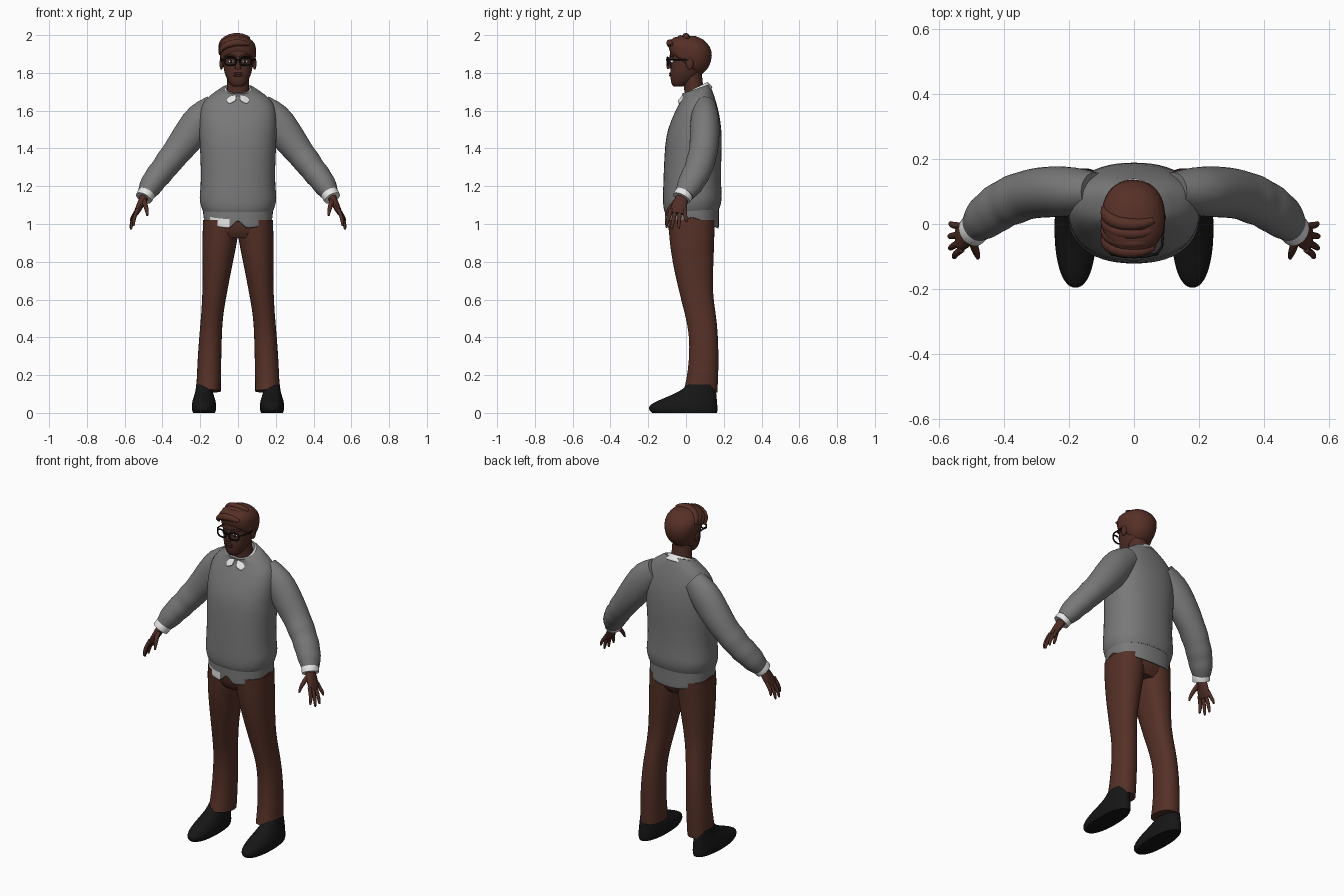
import bpy, bmesh, math
from mathutils import Vector, Matrix

cube = bpy.data.objects.get("Cube")
if cube:
    bpy.data.objects.remove(cube)


def material(name, r, g, b):
    m = bpy.data.materials.new(name)
    m.use_nodes = True
    m.diffuse_color = (r, g, b, 1)
    bsdf = m.node_tree.nodes["Principled BSDF"]
    bsdf.inputs["Base Color"].default_value = (r, g, b, 1)
    bsdf.inputs["Roughness"].default_value = 0.8
    return m


SKIN = material("dark skin", .08, .027, .019)
HAIR = material("brown hair", .095, .03, .02)
WOOL = material("grey wool", .19, .19, .19)
SHIRT = material("white cotton", .8, .8, .8)
CLOTH = material("brown cloth", .09, .03, .02)
BLACK = material("black leather", .008, .008, .008)
LIPS = material("dark lips", .06, .02, .016)
made = []


def finish(name, bm, mats, subdiv=1, solid=0):
    bmesh.ops.recalc_face_normals(bm, faces=bm.faces)
    me = bpy.data.meshes.new(name)
    bm.to_mesh(me)
    bm.free()
    for m in mats:
        me.materials.append(m)
    ob = bpy.data.objects.new(name, me)
    bpy.context.collection.objects.link(ob)
    if solid:
        ob.modifiers.new("thickness", 'SOLIDIFY').thickness = solid
    if subdiv:
        mod = ob.modifiers.new("smooth", 'SUBSURF')
        mod.levels = mod.render_levels = subdiv
    made.append(ob)
    return ob


def skin_rings(name, rings, mat, subdiv=1):
    """Bridge closed rings of points and cap both ends with crisp edges."""
    bm = bmesh.new()
    crease = bm.edges.layers.float.new("crease_edge")
    vs = [[bm.verts.new(p) for p in ring] for ring in rings]
    n = len(vs[0])
    for a, b in zip(vs, vs[1:]):
        for i in range(n):
            j = (i + 1) % n
            bm.faces.new((a[i], a[j], b[j], b[i]))
    for end in (vs[0], vs[-1]):
        for e in bm.faces.new(end).edges:
            e[crease] = 1
    return finish(name, bm, [mat], subdiv)


def loft(name, rows, mat, n=24, p=2.0):
    """Rows of (z, x_centre, half_width, y_front, y_back, front_rise)."""
    rings = []
    for z, cx, w, yf, yb, rise in rows:
        ring = []
        for i in range(n):
            a = math.tau * i / n
            c, s = (math.copysign(abs(t) ** (2 / p), t) for t in (math.cos(a), math.sin(a)))
            ring.append((cx + w * c, (yf + yb) / 2 + (yb - yf) / 2 * s, z - rise * s))
        rings.append(ring)
    return skin_rings(name, rings, mat)


def tube(name, rows, mat, side=1, n=12, subdiv=1):
    """Rows of (x, y, z, radius across, radius along y)."""
    pts = [Vector((r[0] * side, r[1], r[2])) for r in rows]
    rings = []
    for i, r in enumerate(rows):
        d = (pts[min(i + 1, len(pts) - 1)] - pts[max(i - 1, 0)]).normalized()
        u = d.cross(Vector((0, 1, 0))).normalized()
        v = u.cross(d)
        rings.append([pts[i] + u * r[3] * math.cos(t) + v * r[4] * math.sin(t)
                      for t in (math.tau * k / n for k in range(n))])
    return skin_rings(name, rings, mat, subdiv)


def ball(name, loc, size, mat):
    bm = bmesh.new()
    bmesh.ops.create_uvsphere(bm, u_segments=16, v_segments=10, radius=1,
                              matrix=Matrix.LocRotScale(Vector(loc), None, Vector(size)))
    return finish(name, bm, [mat], 0)


def sheet(name, fn, nu, nv, mats, solid, rule=None):
    """Open surface from a function of two parameters between 0 and 1."""
    bm = bmesh.new()
    g = [[bm.verts.new(fn(i / nu, j / nv)) for j in range(nv + 1)] for i in range(nu + 1)]
    for i in range(nu):
        for j in range(nv):
            f = bm.faces.new((g[i][j], g[i + 1][j], g[i + 1][j + 1], g[i][j + 1]))
            if rule:
                f.material_index = rule(f.calc_center_median())
    bmesh.ops.remove_doubles(bm, verts=bm.verts, dist=1e-5)
    return finish(name, bm, mats, 1, solid)


# Sweater body, with a blouse fold above the hem
loft("sweater_body", [
    (1.07, 0, .172, -.095, .165, -.01), (1.06, 0, .186, -.112, .176, -.01),
    (1.10, 0, .199, -.122, .187, -.01), (1.14, 0, .207, -.123, .191, -.005),
    (1.19, 0, .198, -.122, .187, 0), (1.30, 0, .197, -.118, .186, 0),
    (1.42, 0, .204, -.112, .191, 0), (1.50, 0, .206, -.099, .189, 0),
    (1.58, 0, .206, -.066, .178, 0), (1.64, 0, .192, -.036, .162, 0),
    (1.685, 0, .147, -.016, .145, -.01), (1.715, 0, .09, -.022, .125, -.025)],
    WOOL, 28, 2.3)


# Uneven lower hem with a front notch and a strip of shirt showing
def tail(u, v):
    a = math.tau * u
    c, s = math.cos(a), math.sin(a)
    x = (.187 - .004 * v) * math.copysign(abs(c) ** .87, c)
    y = .031 + .143 * math.copysign(abs(s) ** .87, s)
    low = 1.035 - .06 * abs(s)
    if s < 0:
        low += .05 * max(0, 1 - abs(x) / .04)
    return x, y, 1.1 + (low - 1.1) * v


sheet("sweater_hem", tail, 64, 5, [WOOL, SHIRT], .006,
      lambda c: int(c.y < 0 and -.15 < c.x < -.04 and c.z < 1.03))

# Trousers and shoes
loft("trouser_seat", [(.925, 0, .13, -.07, .125, 0), (.96, 0, .18, -.095, .15, 0),
                      (1.02, 0, .182, -.1, .158, 0), (1.09, 0, .175, -.1, .16, 0)], CLOTH, 24, 2.4)
for s, label in ((1, "left"), (-1, "right")):
    leg = [(1.02, -.01, .186, -.096, .156), (.92, 0, .19, -.09, .15), (.8, .026, .188, -.074, .148),
           (.65, .055, .188, -.04, .138), (.52, .079, .195, -.006, .16), (.42, .085, .205, .017, .17),
           (.28, .088, .215, .017, .174), (.16, .09, .22, 0, .17), (.115, .09, .223, -.012, .167)]
    loft(label + "_trouser_leg", [(z, s * (a + b) / 2, (b - a) / 2, f, k, .008 * (z < .2))
                                  for z, a, b, f, k in leg], CLOTH, 20, 2.2)
    loft(label + "_shoe", [(z, s * .18, w, f, k, r) for z, w, f, k, r in (
        (0, .058, -.18, .165, 0), (.012, .064, -.198, .17, 0), (.035, .066, -.2, .168, 0),
        (.06, .063, -.175, .165, -.006), (.085, .055, -.115, .163, -.006),
        (.115, .045, -.03, .16, 0), (.15, .042, .01, .15, 0))], BLACK, 24, 2.2)

    # Sleeve with soft wrinkles, cuff and hand
    tube(label + "_sleeve", [
        (.12, .10, 1.62, .07, .06), (.19, .10, 1.565, .094, .078), (.25, .10, 1.48, .091, .08),
        (.31, .095, 1.40, .08, .078), (.345, .085, 1.355, .073, .075), (.37, .075, 1.325, .075, .08),
        (.395, .065, 1.29, .066, .072), (.42, .05, 1.26, .071, .077), (.44, .035, 1.235, .063, .07),
        (.46, .02, 1.205, .064, .07), (.475, .005, 1.18, .055, .06), (.488, -.008, 1.16, .046, .052)],
        WOOL, s, 20)
    tube(label + "_cuff", [(.478, 0, 1.175, .045, .048), (.49, -.015, 1.153, .049, .053),
                           (.499, -.024, 1.137, .046, .05)], SHIRT, s, 16)
    tube(label + "_palm", [(.488, -.015, 1.16, .026, .028), (.51, -.03, 1.115, .021, .04),
                           (.53, -.04, 1.075, .018, .046), (.54, -.044, 1.055, .013, .041)], SKIN, s)
    for k, (tx, ty, tz) in enumerate(((.553, -.102, .99), (.566, -.075, .972),
                                      (.568, -.038, .975), (.565, .002, 1.01))):
        by = -.078 + .024 * k
        tube(f"{label}_finger_{k + 1}", [
            (.53, by, 1.08, .011, .012), ((.55 + tx) / 2, (by + ty) / 2 - .003, (1.07 + tz) / 2, .011, .012),
            (tx, ty, tz + .012, .009, .009), (tx, ty, tz, .005, .005)], SKIN, s, 8)
    tube(label + "_thumb", [(.50, -.04, 1.13, .016, .016), (.49, -.075, 1.10, .014, .014),
                            (.482, -.095, 1.07, .011, .011), (.48, -.105, 1.045, .006, .006)], SKIN, s, 8)

# Neck, head and face
loft("neck", [(1.62, 0, .075, -.005, .12, 0), (1.70, 0, .06, -.008, .1, 0),
              (1.76, 0, .057, -.015, .085, 0), (1.82, 0, .058, -.02, .085, 0)], SKIN)
loft("head", [
    (1.728, 0, .028, -.066, -.015, 0), (1.742, 0, .045, -.079, .02, 0), (1.775, 0, .063, -.083, .06, 0),
    (1.81, 0, .075, -.084, .09, 0), (1.85, 0, .081, -.08, .113, 0), (1.89, 0, .084, -.086, .122, 0),
    (1.93, 0, .083, -.085, .122, 0), (1.96, 0, .07, -.07, .105, 0), (1.98, 0, .04, -.04, .08, 0)],
    SKIN, 24, 2.3)
tube("nose", [(0, -.078, 1.885, .009, .008), (0, -.088, 1.86, .009, .01),
              (0, -.095, 1.838, .015, .012), (0, -.09, 1.822, .016, .01)], SKIN)
for z in (1.797, 1.786):
    ball("lip", (0, -.084, z), (.024, .006, .006), LIPS)
for s, label in ((1, "left"), (-1, "right")):
    ball(label + "_ear", (s * .088, .02, 1.85), (.01, .02, .033), SKIN)
    ball(label + "_eye", (s * .036, -.074, 1.86), (.016, .01, .008), SHIRT)
    ball(label + "_pupil", (s * .036, -.081, 1.86), (.008, .005, .008), BLACK)
    tube(label + "_brow", [(.014, -.083, 1.888, .005, .006), (.04, -.083, 1.895, .006, .006),
                           (.066, -.066, 1.888, .004, .006)], HAIR, s, 8)


# Spectacles
def wire(name, pts, r, closed=False):
    cu = bpy.data.curves.new(name, 'CURVE')
    cu.dimensions = '3D'
    cu.bevel_depth = r
    cu.bevel_resolution = 2
    sp = cu.splines.new('POLY')
    sp.points.add(len(pts) - 1)
    for q, p in zip(sp.points, pts):
        q.co = (*p, 1)
    sp.use_cyclic_u = closed
    cu.materials.append(BLACK)
    bpy.context.collection.objects.link(bpy.data.objects.new(name, cu))


for s, label in ((1, "left"), (-1, "right")):
    rim = []
    for k in range(24):
        c, d = math.cos(math.tau * k / 24), math.sin(math.tau * k / 24)
        x = .04 + .03 * math.copysign(abs(c) ** .7, c)
        rim.append((s * x, -.1 + .2 * max(0, x - .03), 1.861 + .021 * math.copysign(abs(d) ** .7, d)))
    wire(label + "_lens_rim", rim, .0045, True)
    wire(label + "_temple_arm", [(s * .07, -.092, 1.87), (s * .086, -.07, 1.871),
                                 (s * .092, .01, 1.868), (s * .09, .03, 1.855)], .004)
wire("glasses_bridge", [(-.012, -.1, 1.866), (0, -.103, 1.869), (.012, -.1, 1.866)], .004)

# Hair cap and swept front locks
loft("hair", [
    (1.85, 0, .08, -.082, .08, .06), (1.856, 0, .088, -.087, .09, .06), (1.88, 0, .096, -.092, .126, .052),
    (1.925, -.002, .1, -.094, .143, .028), (1.955, -.004, .096, -.09, .128, .014),
    (1.983, -.005, .07, -.068, .095, .004), (1.995, -.005, .03, -.03, .05, 0)], HAIR, 24, 2.2)
for k in range(4):
    y, z = -.085 + .028 * k, 1.945 + .011 * k
    tube(f"front_lock_{k + 1}", [
        (.06, y + .012, z + .005, .008, .01), (.03, y, z + .015, .018, .018),
        (-.02, y - .002, z + .016, .021, .021), (-.065, y + .008, z + .002, .02, .022),
        (-.093, y + .03, z - .022, .014, .02), (-.097, y + .05, z - .045, .005, .01)], HAIR, 1, 10)


# Shirt collar with two points
def collar(u, v):
    a = math.pi * .96 * (2 * u - 1)
    point = max(0, 1 - abs(abs(a) / math.pi - .84) / .14)
    r = .064 + .026 * v + .012 * v * point
    top = 1.722 + .032 * math.cos(a)
    drop = .03 + .028 * point
    return r * math.sin(a), .05 + r * 1.02 * math.cos(a), top - drop * v


sheet("shirt_collar", collar, 48, 4, [SHIRT], .008)

# Smooth shading with sharp edges kept
bpy.ops.object.select_all(action='DESELECT')
for ob in made:
    ob.select_set(True)
bpy.context.view_layer.objects.active = made[0]
bpy.ops.object.shade_smooth_by_angle(angle=math.radians(50))
